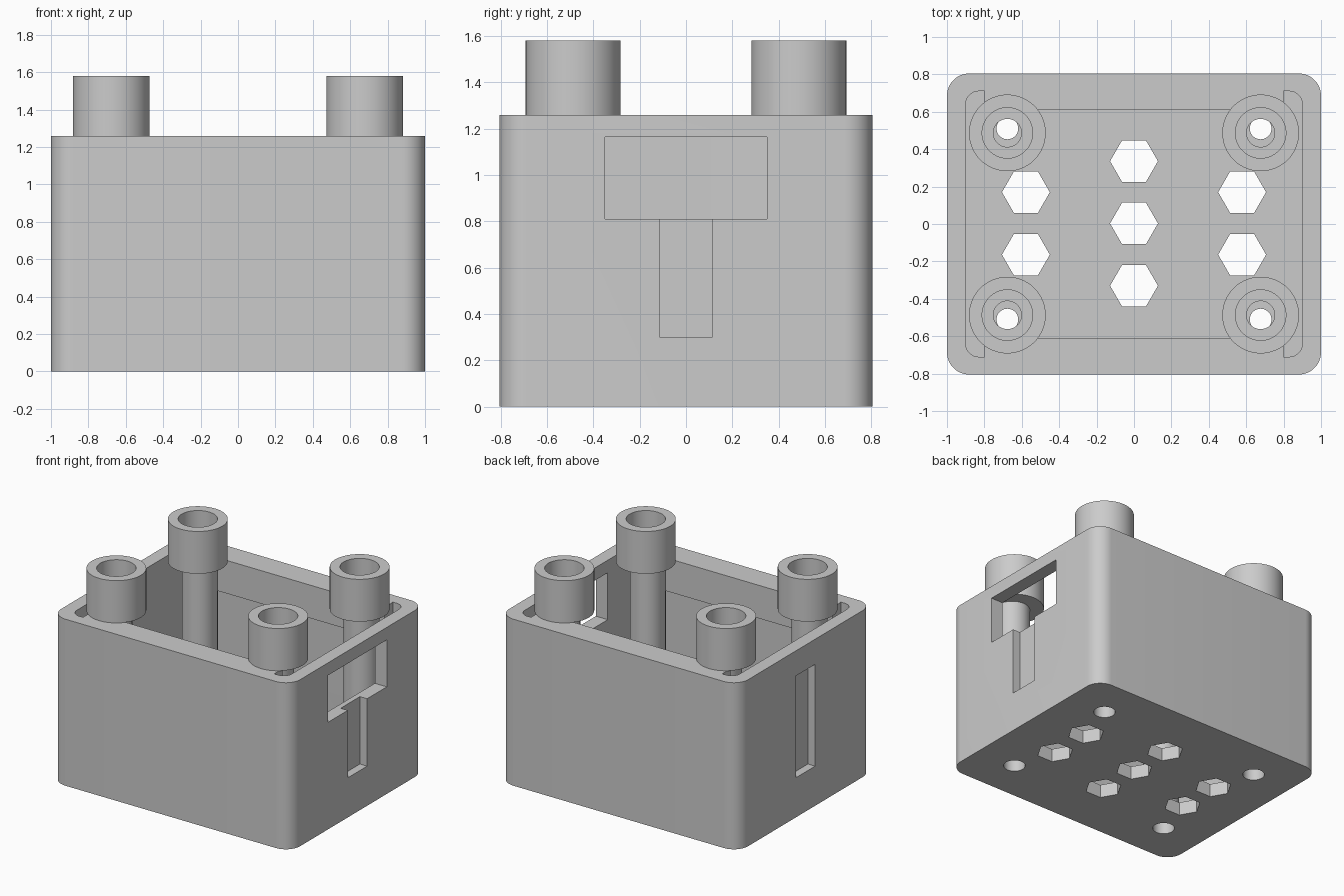
import bpy, bmesh, math

if "Cube" in bpy.data.objects:
    bpy.data.objects.remove(bpy.data.objects["Cube"])

grey = bpy.data.materials.new("grey plastic")
grey.diffuse_color = (0.6, 0.6, 0.6, 1)
grey.use_nodes = True
grey.node_tree.nodes["Principled BSDF"].inputs["Base Color"].default_value = grey.diffuse_color


def finish(bm, name):
    bmesh.ops.recalc_face_normals(bm, faces=bm.faces)
    me = bpy.data.meshes.new(name)
    bm.to_mesh(me)
    bm.free()
    me.materials.append(grey)
    ob = bpy.data.objects.new(name, me)
    bpy.context.collection.objects.link(ob)
    return ob


def prism(name, outline, z0, z1):
    """Upright solid with the given xy outline."""
    bm = bmesh.new()
    base = bm.faces.new([bm.verts.new((x, y, z0)) for x, y in outline])
    top = bmesh.ops.extrude_face_region(bm, geom=[base])["geom"]
    verts = [g for g in top if isinstance(g, bmesh.types.BMVert)]
    bmesh.ops.translate(bm, verts=verts, vec=(0, 0, z1 - z0))
    return finish(bm, name)


def rounded(hx, hy, r, n=12):
    pts = []
    for k, (sx, sy) in enumerate([(1, 1), (-1, 1), (-1, -1), (1, -1)]):
        for i in range(n + 1):
            a = math.pi / 2 * (k + i / n)
            pts.append((sx * (hx - r) + r * math.cos(a), sy * (hy - r) + r * math.sin(a)))
    return pts


def rect(x0, x1, y0, y1):
    return [(x0, y0), (x1, y0), (x1, y1), (x0, y1)]


def ngon(cx, cy, r, n):
    return [(cx + r * math.cos(2 * math.pi * i / n), cy + r * math.sin(2 * math.pi * i / n)) for i in range(n)]


def lathe(name, profile, cx, cy, steps=64):
    """Ring solid: a closed (radius, height) profile turned about z."""
    bm = bmesh.new()
    rings = []
    for i in range(steps):
        a = 2 * math.pi * i / steps
        rings.append([bm.verts.new((cx + r * math.cos(a), cy + r * math.sin(a), z)) for r, z in profile])
    m = len(profile)
    for i in range(steps):
        a, b = rings[i], rings[(i + 1) % steps]
        for j in range(m):
            k = (j + 1) % m
            bm.faces.new((a[j], b[j], b[k], a[k]))
    return finish(bm, name)


def combine(target, tool, operation):
    mod = target.modifiers.new("cut", 'BOOLEAN')
    mod.operation, mod.solver, mod.object = operation, 'EXACT', tool
    bpy.context.view_layer.objects.active = target
    bpy.ops.object.modifier_apply(modifier=mod.name)
    bpy.data.objects.remove(tool)


def smooth(ob):
    bpy.ops.object.select_all(action='DESELECT')
    ob.select_set(True)
    bpy.context.view_layer.objects.active = ob
    bpy.ops.object.shade_smooth_by_angle(angle=math.radians(30))


H, FLOOR, LIP = 1.26, 0.10, 1.01      # box height, floor top, lip underside
BX, BY, SY = 0.677, 0.487, 0.511      # boss centre, stem centre in y

# Open box with a cavity
body = prism("box", rounded(1.0, 0.805, 0.12), 0, H)
combine(body, prism("cavity", rounded(0.9, 0.71, 0.07), FLOOR, H + 0.2), 'DIFFERENCE')

# Overhanging lips along the long walls
for s in (-1, 1):
    y0, y1 = sorted((s * 0.61, s * 0.76))
    combine(body, prism("lip", rect(-0.8, 0.8, y0, y1), LIP, H), 'UNION')

# Right window, and shallow slots on both ends
combine(body, prism("window", rect(0.85, 1.1, -0.35, 0.35), 0.81, 1.165), 'DIFFERENCE')
combine(body, prism("right_slot", rect(0.94, 1.1, -0.115, 0.115), 0.30, 0.9), 'DIFFERENCE')
combine(body, prism("left_slot", rect(-1.1, -0.94, -0.115, 0.115), 0.30, 1.07), 'DIFFERENCE')

# Hexagonal vents and round screw holes through the floor
vents = [(0, y) for y in (-0.333, 0, 0.333)]
vents += [(x, y) for x in (-0.578, 0.578) for y in (-0.167, 0.167)]
for x, y in vents:
    combine(body, prism("vent", ngon(x, y + 0.003, 0.128, 6), -0.1, FLOOR + 0.1), 'DIFFERENCE')
for sx in (-1, 1):
    for sy in (-1, 1):
        hole = prism("screw_hole", ngon(sx * BX, sy * BY, 0.075, 48), -0.1, FLOOR + 0.1)
        combine(body, hole, 'DIFFERENCE')
smooth(body)

# Corner posts: thin hollow stem carrying a wide counterbored boss
boss_profile = [(0.075, H), (0.205, H), (0.205, 1.58), (0.135, 1.58), (0.135, 1.33), (0.075, 1.33)]
stem_profile = [(0.058, FLOOR), (0.123, FLOOR), (0.123, H), (0.058, H)]
for sx in (-1, 1):
    for sy in (-1, 1):
        tag = ("left" if sx < 0 else "right") + ("_front" if sy < 0 else "_back")
        smooth(lathe("boss_" + tag, boss_profile, sx * BX, sy * BY))
        smooth(lathe("stem_" + tag, stem_profile, sx * BX, sy * SY))
